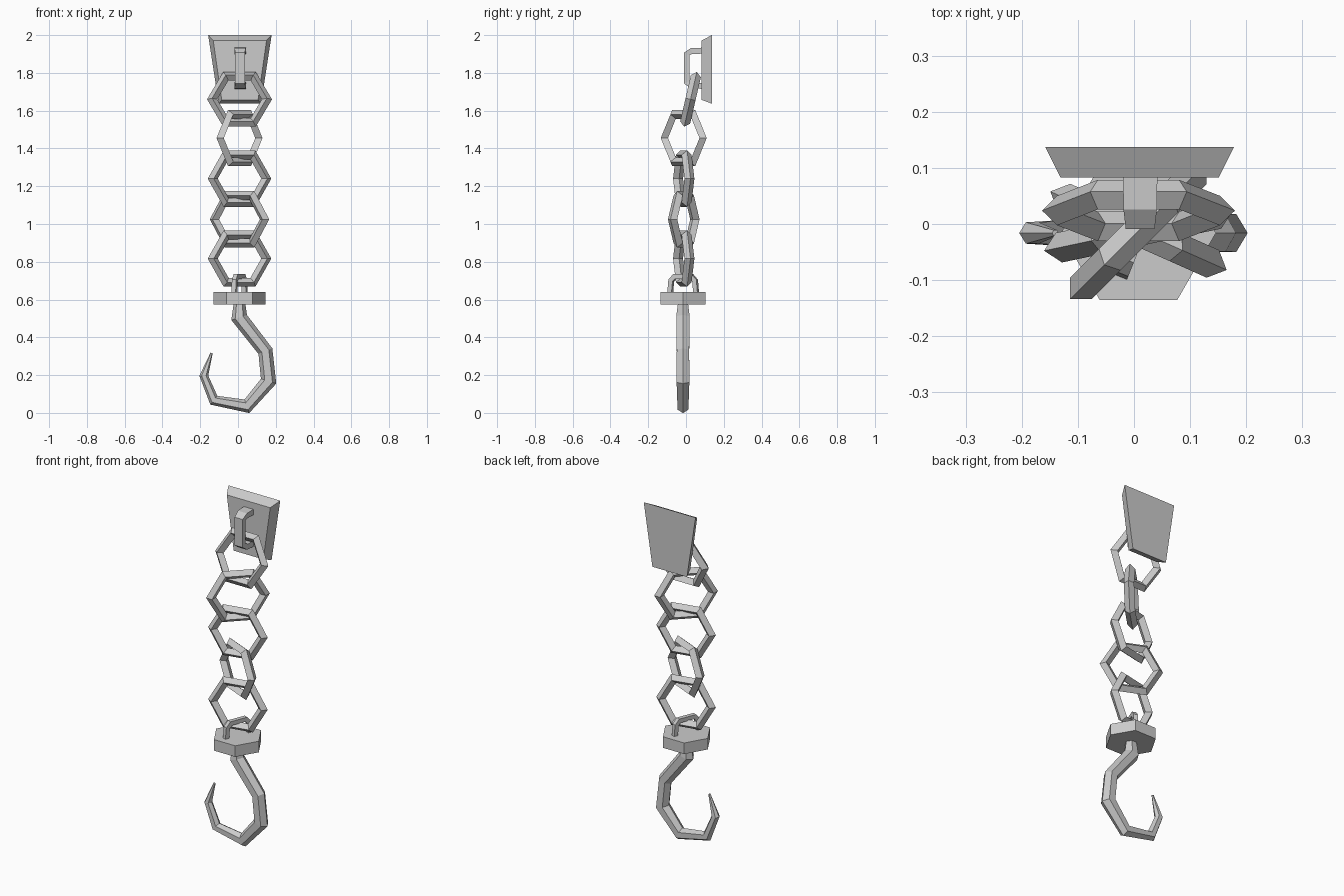
import bpy
import bmesh
from math import radians, cos, sin, pi
from mathutils import Vector

if "Cube" in bpy.data.objects:
    bpy.data.objects.remove(bpy.data.objects["Cube"])


def finish(name, bm):
    bmesh.ops.recalc_face_normals(bm, faces=bm.faces)
    me = bpy.data.meshes.new(name)
    bm.to_mesh(me)
    bm.free()
    ob = bpy.data.objects.new(name, me)
    bpy.context.collection.objects.link(ob)
    return ob


def loft(name, rings):
    bm = bmesh.new()
    loops = [[bm.verts.new(p) for p in ring] for ring in rings]
    n = len(loops[0])
    for a, b in zip(loops, loops[1:]):
        for i in range(n):
            j = (i + 1) % n
            bm.faces.new((a[i], a[j], b[j], b[i]))
    bm.faces.new(loops[0])
    bm.faces.new(loops[-1])
    return finish(name, bm)


def sweep(name, path, radii, section, normal):
    """Sweep a section (in-plane, across) along a planar path with mitred corners."""
    pts = [Vector(p) for p in path]
    across = Vector(normal).normalized()
    rings = []
    for i, p in enumerate(pts):
        t_in = (p - pts[max(i - 1, 0)]).normalized()
        t_out = (pts[min(i + 1, len(pts) - 1)] - p).normalized()
        t = (t_in + t_out).normalized()
        mitre = 1 / max(t.dot(t_out if i == 0 else t_in), 0.5)
        side = t.cross(across).normalized()
        rings.append([p + side * (u * radii[i] * mitre) + across * (v * radii[i])
                      for u, v in section])
    return loft(name, rings)


def plate_ring(y, top_w, bot_w, top_z, bot_z):
    cx = 0.01
    return [(cx - top_w, y, top_z), (cx + top_w, y, top_z),
            (cx + bot_w, y, bot_z), (cx - bot_w, y, bot_z)]


# Tapered wall plate
loft("wall_plate", [plate_ring(0.137, 0.168, 0.112, 2.0, 1.637),
                    plate_ring(0.083, 0.141, 0.096, 1.972, 1.657)])

# Staple on the wall plate
rect = [(0.014, 0.027), (-0.014, 0.027), (-0.014, -0.027), (0.014, -0.027)]
sx = 0.011
sweep("wall_staple",
      [(sx, 0.11, 1.918), (sx, 0.03, 1.916), (sx, 0.004, 1.9),
       (sx, 0.004, 1.75), (sx, 0.03, 1.733), (sx, 0.11, 1.731)],
      [1.15, 1.1, 0.95, 0.95, 1.1, 1.15], rect, (1, 0, 0))

# Hexagonal chain links: y, z, lean from upright, turn about z
links = [(0.024, 1.66, 13, 0), (-0.012, 1.455, 0, 45), (-0.012, 1.24, 0, 12),
         (-0.012, 1.025, 0, -24), (-0.012, 0.817, 0, 12)]
for k, (y, z, lean, turn) in enumerate(links):
    bpy.ops.mesh.primitive_torus_add(
        major_segments=6, minor_segments=4, major_radius=0.145, minor_radius=0.027,
        location=(0.008, y, z), rotation=(radians(90 - lean), 0, radians(turn)))
    bpy.context.object.name = f"chain_link_{k + 1}"

# Eyelet that ties the last link to the collar
d = Vector((0.37, 0.93, 0)).normalized()
base = Vector((0.008, -0.015, 0))
square = [(1, 1), (-1, 1), (-1, -1), (1, -1)]
profile = [(-0.077, 0.6), (-0.068, 0.7), (-0.048, 0.722),
           (0.048, 0.722), (0.068, 0.7), (0.077, 0.6)]
sweep("collar_eyelet", [base + d * s + Vector((0, 0, z)) for s, z in profile],
      [0.012] * 6, square, d.cross(Vector((0, 0, 1))))

# Hexagonal collar
bpy.ops.mesh.primitive_cylinder_add(vertices=6, radius=0.138, depth=0.065,
                                    location=(0.008, -0.016, 0.607),
                                    rotation=(0, 0, radians(30)))
bpy.context.object.name = "hook_collar"

# Tapering hook
hexagon = [(cos(i * pi / 3), sin(i * pi / 3)) for i in range(6)]
hook = [(0.008, 0.585, 0.03), (0.006, 0.505, 0.041), (0.145, 0.327, 0.038),
        (0.162, 0.168, 0.039), (0.047, 0.035, 0.033), (-0.128, 0.067, 0.026),
        (-0.181, 0.197, 0.022), (-0.14, 0.317, 0.006)]
sweep("hook", [(x, -0.016, z) for x, z, r in hook], [r for x, z, r in hook],
      hexagon, (0, 1, 0))
